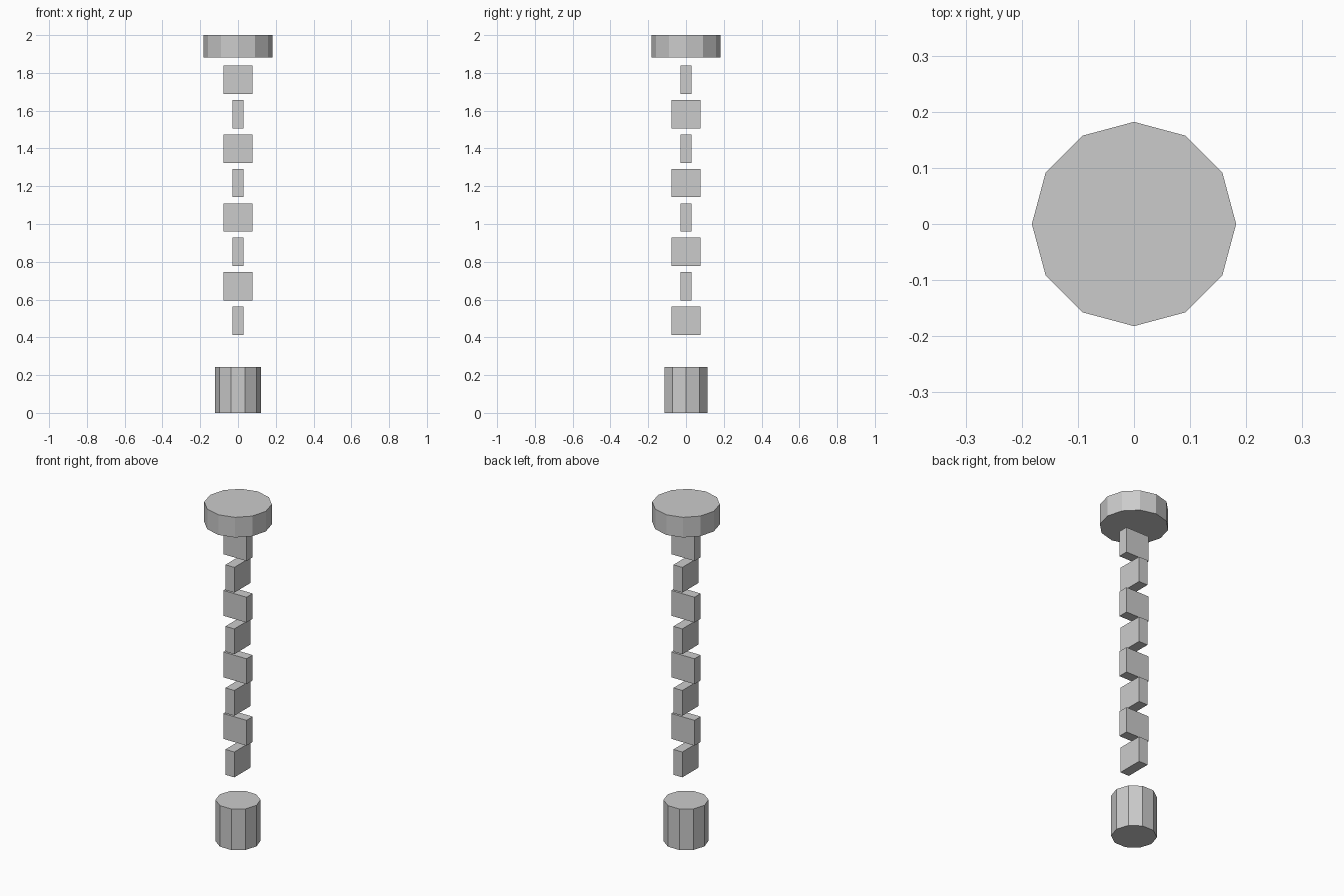
import bpy
import math

if "Cube" in bpy.data.objects:
    bpy.data.objects.remove(bpy.data.objects["Cube"])


def prism(name, sides, radius, z0, z1):
    bpy.ops.mesh.primitive_cylinder_add(
        vertices=sides, radius=radius, depth=z1 - z0,
        location=(0, 0, (z0 + z1) / 2))
    obj = bpy.context.object
    obj.name = name
    # put a corner on the x axis
    obj.rotation_euler.z = math.pi / 2
    bpy.ops.object.transform_apply(location=False, rotation=True, scale=False)
    return obj


def link(name, width, depth, height, z):
    bpy.ops.mesh.primitive_cube_add(size=1, location=(0, 0, z))
    obj = bpy.context.object
    obj.name = name
    obj.scale = (width, depth, height)
    bpy.ops.object.transform_apply(location=False, rotation=False, scale=True)
    return obj


# Ceiling plate and hanging weight
prism("ceiling_plate", 12, 0.182, 1.881, 2.0)
prism("weight", 10, 0.121, 0.0, 0.243)

# Chain links, alternating a quarter turn
WIDE, THIN, HEIGHT, PITCH = 0.152, 0.058, 0.15, 0.1822
for i in range(8):
    size = (THIN, WIDE) if i % 2 == 0 else (WIDE, THIN)
    link(f"chain_link_{i + 1}", *size, HEIGHT, 0.488 + i * PITCH)
